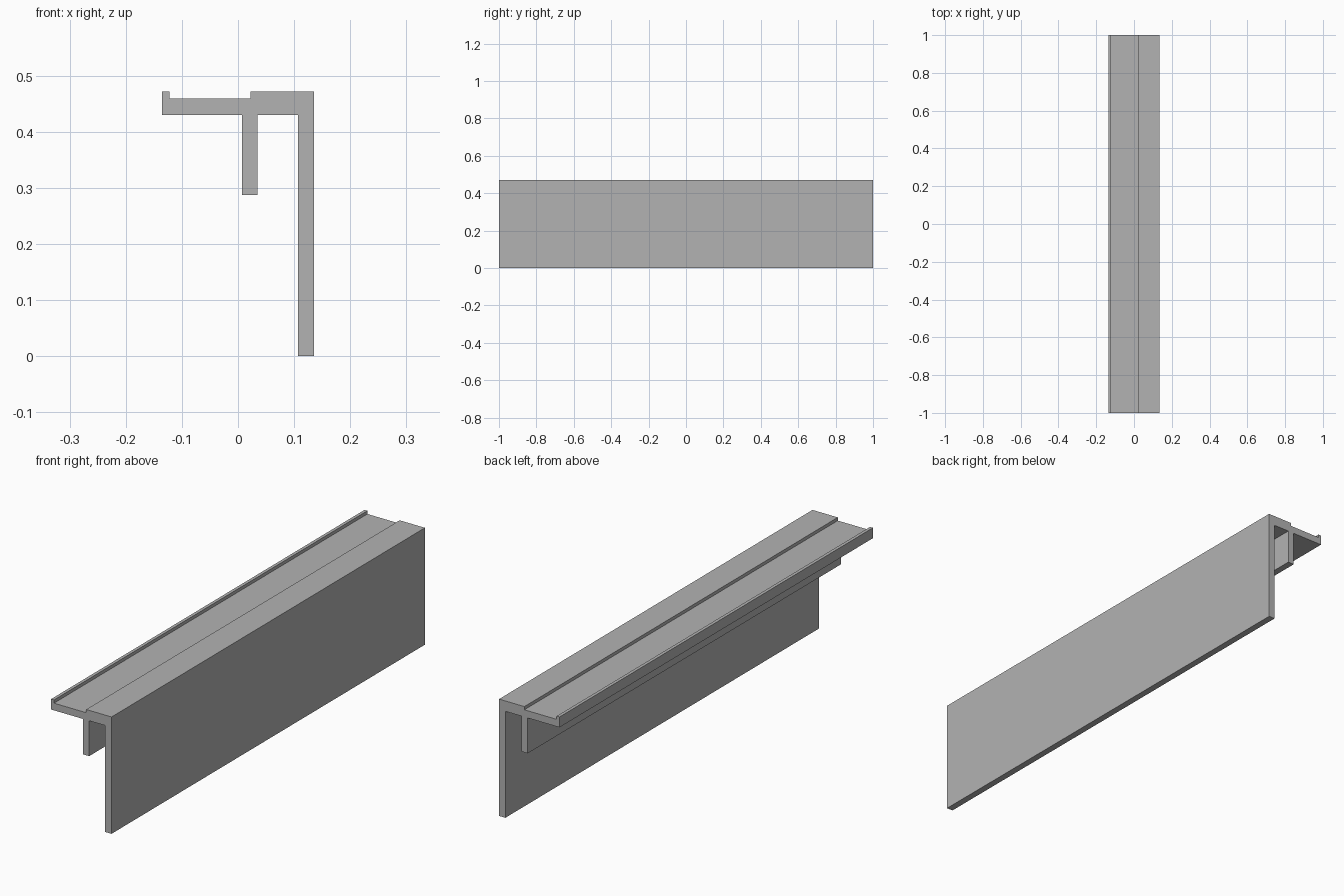
import bpy
import bmesh
from mathutils import Vector

cube = bpy.data.objects.get("Cube")
if cube:
    bpy.data.objects.remove(cube, do_unlink=True)

# Single plain grey finish
grey = bpy.data.materials.new("plain grey")
grey.use_nodes = True
colour = (0.45, 0.45, 0.45, 1)
grey.diffuse_color = colour
grey.node_tree.nodes["Principled BSDF"].inputs["Base Color"].default_value = colour

LENGTH = 2.0
TOP, LEDGE, UNDER, RIB_END = 0.472, 0.459, 0.43, 0.287

# Cross-section (x, z): lipped shelf, raised step, short rib and tall side wall
profile = [
    (-0.135, UNDER), (0.007, UNDER), (0.007, RIB_END), (0.035, RIB_END),
    (0.035, UNDER), (0.107, UNDER), (0.107, 0), (0.135, 0),
    (0.135, TOP), (0.022, TOP), (0.022, LEDGE), (-0.122, LEDGE),
    (-0.122, TOP), (-0.135, TOP),
]

# Extrude the section along the full length
bm = bmesh.new()
front = bm.faces.new([bm.verts.new((x, -LENGTH / 2, z)) for x, z in profile])
result = bmesh.ops.extrude_face_region(bm, geom=[front], use_keep_orig=True)
moved = [g for g in result["geom"] if isinstance(g, bmesh.types.BMVert)]
bmesh.ops.translate(bm, verts=moved, vec=Vector((0, LENGTH, 0)))
bmesh.ops.recalc_face_normals(bm, faces=bm.faces)

mesh = bpy.data.meshes.new("edge_trim_rail")
bm.to_mesh(mesh)
bm.free()
mesh.materials.append(grey)
rail = bpy.data.objects.new("edge_trim_rail", mesh)
bpy.context.collection.objects.link(rail)
